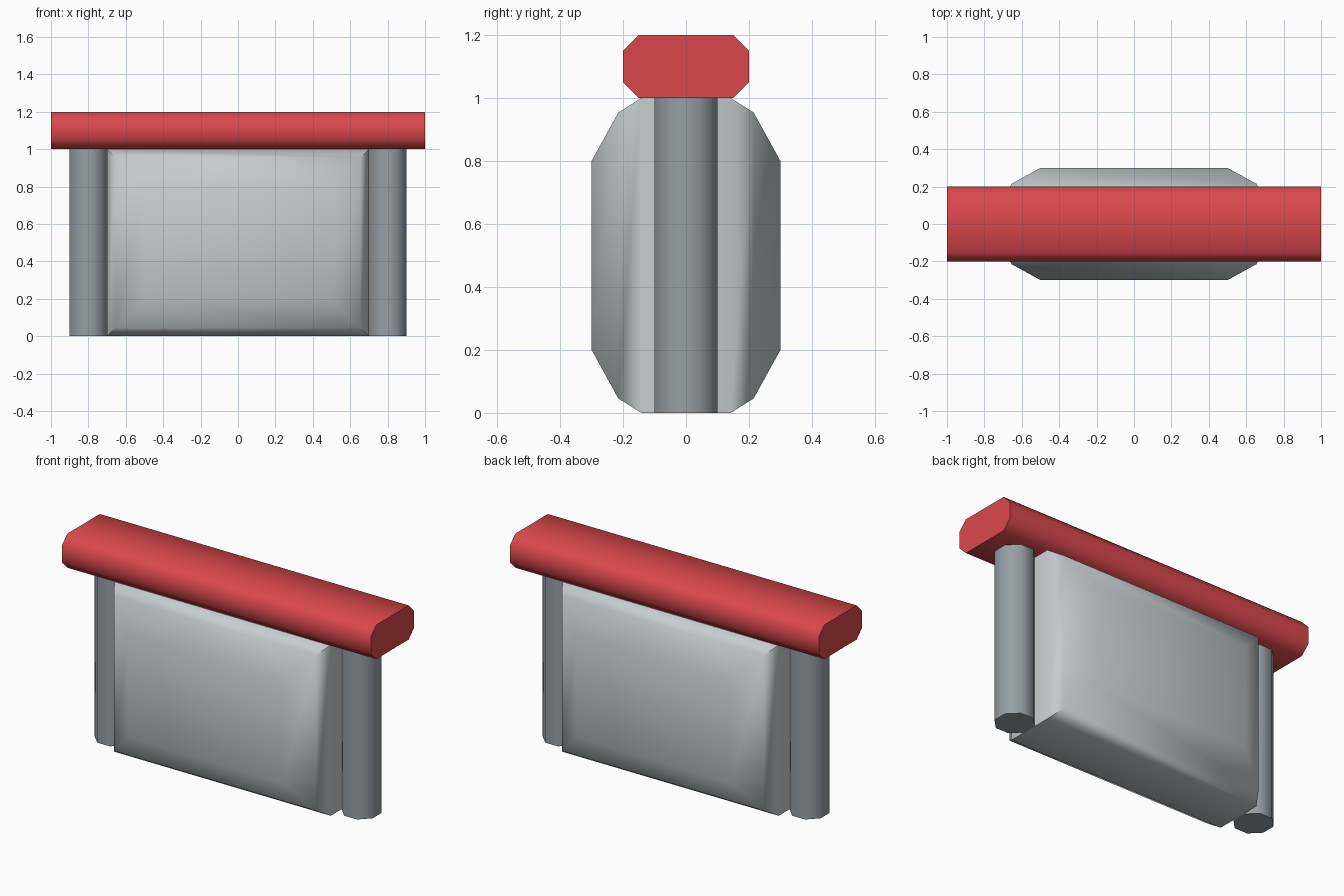
import bpy
import math

if "Cube" in bpy.data.objects:
    bpy.data.objects.remove(bpy.data.objects["Cube"])


def material(name, rgb):
    m = bpy.data.materials.new(name)
    m.diffuse_color = (*rgb, 1.0)
    m.use_nodes = True
    m.node_tree.nodes["Principled BSDF"].inputs["Base Color"].default_value = m.diffuse_color
    return m


red = material("red", (0.70, 0.064, 0.073))
light_grey = material("light_grey", (0.56, 0.61, 0.615))
slate_grey = material("slate_grey", (0.30, 0.35, 0.38))


def loft(name, rings, mat):
    """Closed solid joining equal-length rings of points."""
    n = len(rings[0])
    verts = [p for ring in rings for p in ring]
    faces = [tuple(range(n))[::-1],
             tuple(range(len(verts) - n, len(verts)))]
    for r in range(len(rings) - 1):
        for i in range(n):
            a, b = r * n + i, r * n + (i + 1) % n
            faces.append((a, b, b + n, a + n))
    mesh = bpy.data.meshes.new(name)
    mesh.from_pydata(verts, [], faces)
    mesh.materials.append(mat)
    ob = bpy.data.objects.new(name, mesh)
    bpy.context.collection.objects.link(ob)
    bpy.ops.object.select_all(action='DESELECT')
    ob.select_set(True)
    bpy.context.view_layer.objects.active = ob
    bpy.ops.object.mode_set(mode='EDIT')
    bpy.ops.mesh.select_all(action='SELECT')
    bpy.ops.mesh.normals_make_consistent(inside=False)
    bpy.ops.object.mode_set(mode='OBJECT')
    bpy.ops.object.shade_smooth_by_angle(angle=math.radians(50))
    return ob


def octagon(hw, hh, c):
    """Rectangle of half sizes hw, hh with corners cut by c."""
    return [(hw, -hh + c), (hw, hh - c), (hw - c, hh), (-hw + c, hh),
            (-hw, hh - c), (-hw, -hh + c), (-hw + c, -hh), (hw - c, -hh)]


# Top rail
profile = octagon(0.2, 0.1, 0.05)
loft("top_rail", [[(x, y, z + 1.1) for y, z in profile] for x in (-1, 1)], red)

# Two upright posts
profile = octagon(0.1, 0.1, 0.0586)
for side, cx in (("left", -0.8), ("right", 0.8)):
    loft(side + "_post",
         [[(x + cx, y, z) for x, y in profile] for z in (0, 1)], slate_grey)

# Pillow-shaped panel: rectangles shrinking towards front and back
steps = [(0.3, 0.2), (0.215, 0.046), (0.142, 0.0)]  # depth, inset
steps = [(-y, d) for y, d in steps] + [(y, d) for y, d in reversed(steps)]
rings = [[(sx * (0.7 - d), y, 0.5 + sz * (0.5 - d))
          for sx, sz in ((-1, -1), (1, -1), (1, 1), (-1, 1))]
         for y, d in steps]
loft("panel", rings, light_grey)
